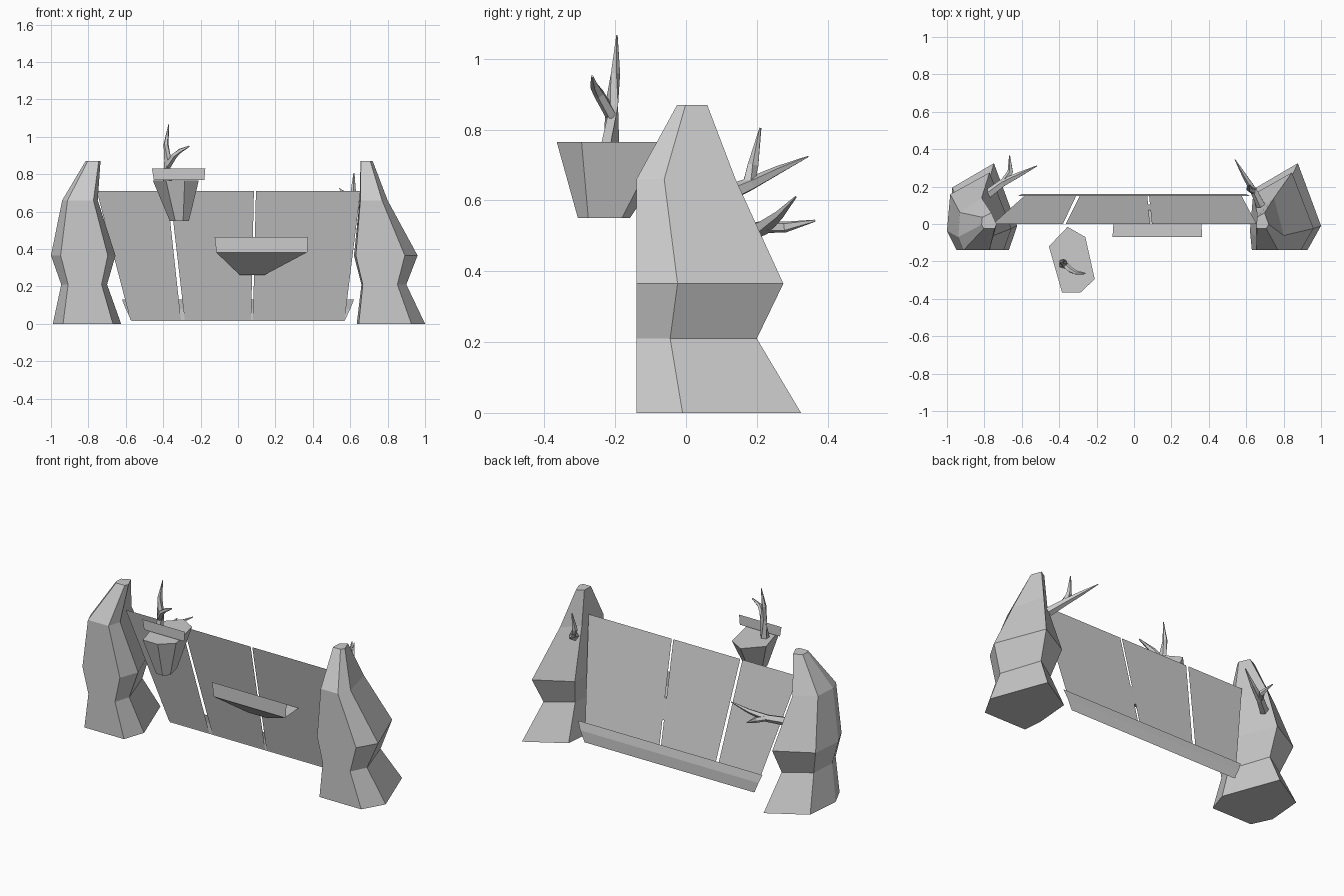
import bpy
import math
from mathutils import Vector

if "Cube" in bpy.data.objects:
    bpy.data.objects.remove(bpy.data.objects["Cube"])

stone = bpy.data.materials.new("plain grey")
stone.use_nodes = True
GREY = (0.6, 0.6, 0.6, 1)
stone.diffuse_color = GREY
stone.node_tree.nodes["Principled BSDF"].inputs["Base Color"].default_value = GREY


def make(name, verts, faces):
    mesh = bpy.data.meshes.new(name)
    mesh.from_pydata(verts, [], faces)
    mesh.materials.append(stone)
    obj = bpy.data.objects.new(name, mesh)
    bpy.context.collection.objects.link(obj)
    return obj


def loft(name, rings):
    """Join equal rings of points, bottom to top, and cap both ends."""
    n = len(rings[0])
    verts = [p for ring in rings for p in ring]
    faces = [tuple(reversed(range(n))), tuple(range(len(verts) - n, len(verts)))]
    for r in range(len(rings) - 1):
        for i in range(n):
            a, b = r * n + i, r * n + (i + 1) % n
            faces.append((a, b, b + n, a + n))
    return make(name, verts, faces)


def plate(name, z_top, top, z_bottom, bottom, y_top, y_bottom):
    """Flat upright sheet, given its left and right x at top and bottom."""
    make(name, [(bottom[0], y_bottom, z_bottom), (bottom[1], y_bottom, z_bottom),
                (top[1], y_top, z_top), (top[0], y_top, z_top)], [(0, 1, 2, 3)])


def branch(name, path):
    """Tapered five-sided twig through (point, radius) pairs."""
    pts = [Vector(p) for p, _ in path]
    rings = []
    for i, (p, radius) in enumerate(path):
        way = pts[min(i + 1, len(pts) - 1)] - pts[max(i - 1, 0)]
        turn = way.to_track_quat('Z', 'Y')
        rings.append([pts[i] + turn @ Vector((radius * math.cos(k * math.tau / 5),
                                              radius * math.sin(k * math.tau / 5), 0))
                      for k in range(5)])
    loft(name, rings)


# Rock pillars: one hexagonal outline fitted to each level's extent
LEVELS = [(0, -.14, .325), (.21, -.14, .2), (.365, -.14, .275), (.66, -.14, .14), (.87, -.025, .06)]


def pillar(name, spans, front):
    outline = [(front[0], 0), (front[1], 0), (1, .28), (.66, 1), (.05, .72), (0, .25)]
    rings = []
    for (z, y0, y1), (x0, x1) in zip(LEVELS, spans):
        rings.append([(x0 + u * (x1 - x0), y0 + v * (y1 - y0), z) for u, v in outline])
    loft(name, rings)


pillar("left_pillar", [(.635, 1), (.66, .9), (.62, .96), (.65, .8), (.655, .72)], (.03, .8))
pillar("right_pillar", [(-.99, -.625), (-.945, -.7), (-1, -.655), (-.94, -.75), (-.815, -.735)], (.15, .88))

# Leaning wall of three sheets
for side, top, bottom in (("right", (-.755, -.38), (-.575, -.305)),
                          ("middle", (-.365, .085), (-.285, .07)),
                          ("left", (.096, .655), (.08, .57))):
    plate(side + "_wall_panel", .71, top, .02, bottom, 0, .16)

# Skirting behind the wall: a rail over a row of boards
plate("skirting_rail", .13, (-.62, .62), .08, (-.6, .6), .15, .16)
for i in range(5):
    def edge(half, k):
        return -half + 2 * half * k / 5
    plate("skirting_board_%d" % (i + 1), .08, (edge(.6, i), edge(.6, i + 1)),
          .015, (edge(.57, i), edge(.57, i + 1)), .16, .16)

# Wall shelf: tapered basin with an upright sign sheet on its front edge
loft("shelf_basin", [[(.01, .08, .26), (.14, .08, .26), (.14, .104, .26), (.01, .104, .26)],
                     [(-.115, -.07, .38), (.365, -.07, .38), (.355, .075, .38), (-.105, .075, .38)]])
plate("shelf_front_plate", .465, (-.125, .375), .38, (-.115, .37), -.07, -.07)

# Hanging planter: hexagonal tub with a small upright sheet
rim = [(-.455, -.12), (-.385, -.365), (-.285, -.365), (-.21, -.295), (-.26, -.07), (-.355, -.015)]
loft("planter_tub", [[(.42 * x - .174, .42 * y - .152, .55) for x, y in rim],
                     [(x, y, .765) for x, y in rim]])
plate("planter_plate", .83, (-.46, -.175), .77, (-.45, -.18), -.26, -.26)

# Bare forked twigs: a stem and a side shoot each
branch("planter_twig_stem", [((-.38, -.215, .75), .028), ((-.375, -.208, .87), .02),
                             ((-.385, -.2, .96), .014), ((-.37, -.195, 1.067), .002)])
branch("planter_twig_shoot", [((-.378, -.21, .84), .018), ((-.34, -.245, .9), .016),
                              ((-.31, -.26, .925), .012), ((-.26, -.265, .95), .004)])
branch("left_twig_stem", [((.68, .1, .61), .026), ((.64, .18, .645), .02),
                          ((.59, .26, .685), .013), ((.54, .345, .724), .002)])
branch("left_twig_shoot", [((.64, .175, .645), .018), ((.615, .19, .7), .016), ((.62, .21, .805), .003)])
branch("right_twig_stem", [((-.78, .16, .505), .026), ((-.7, .22, .525), .022),
                           ((-.61, .265, .56), .014), ((-.52, .31, .61), .003)])
branch("right_twig_shoot", [((-.7, .22, .525), .018), ((-.66, .28, .525), .016), ((-.665, .365, .543), .003)])
